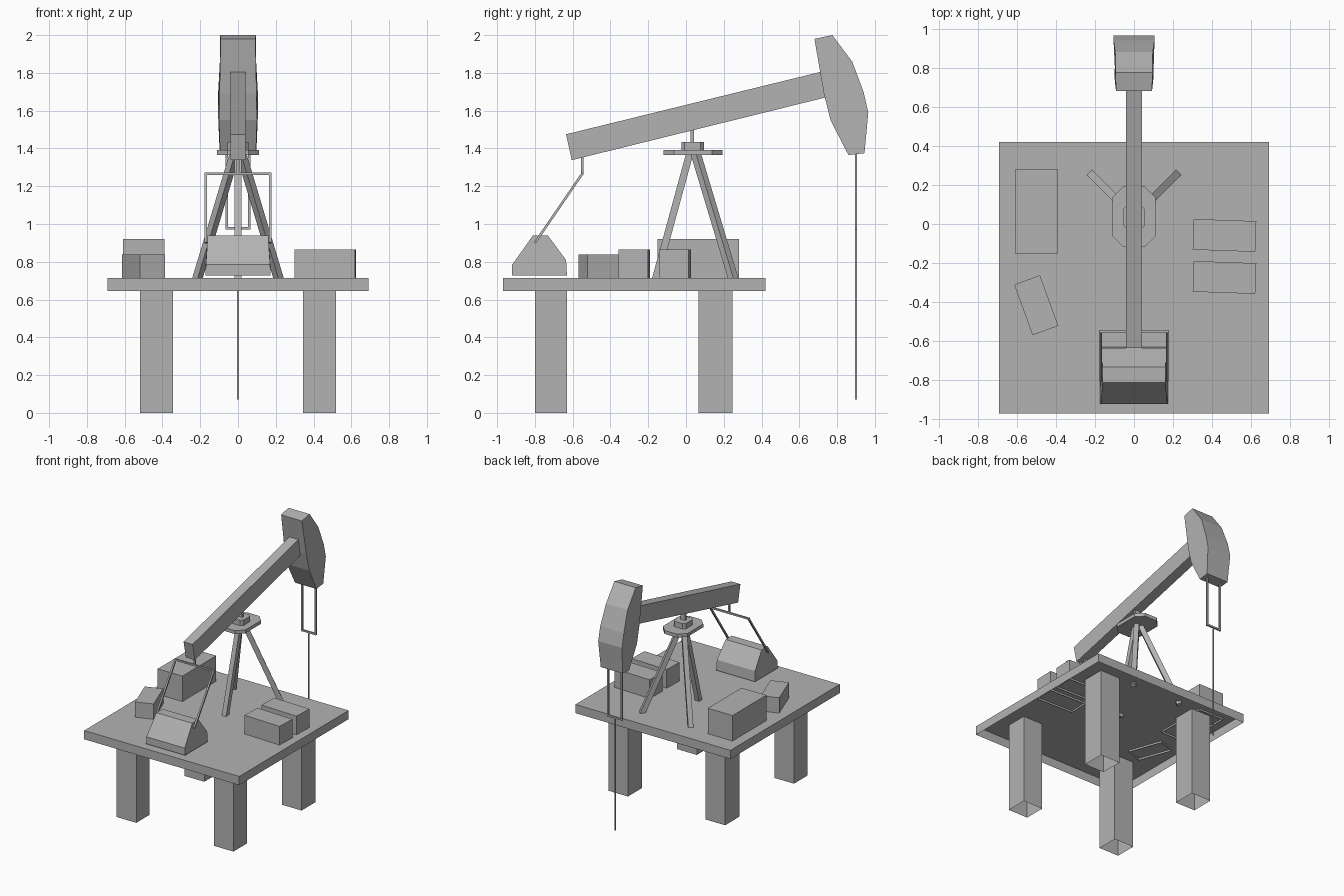
import bpy, bmesh, math
from mathutils import Vector, Matrix

cube = bpy.data.objects.get("Cube")
if cube:
    bpy.data.objects.remove(cube, do_unlink=True)

GREY = (0.45, 0.45, 0.45, 1)
mat = bpy.data.materials.new("plain grey")
mat.use_nodes = True
mat.diffuse_color = GREY
mat.node_tree.nodes["Principled BSDF"].inputs["Base Color"].default_value = GREY


def finish(name, bm, open_bottom=False):
    bmesh.ops.recalc_face_normals(bm, faces=bm.faces)
    if open_bottom:
        down = [f for f in bm.faces if f.normal.z < -0.9]
        bmesh.ops.delete(bm, geom=down, context='FACES')
    mesh = bpy.data.meshes.new(name)
    bm.to_mesh(mesh)
    bm.free()
    mesh.materials.append(mat)
    ob = bpy.data.objects.new(name, mesh)
    bpy.context.scene.collection.objects.link(ob)
    return ob


def box(name, x, y, z, turn=0, open_bottom=False):
    """Box from (low, high) ranges, turned about its own vertical axis."""
    bm = bmesh.new()
    size = [r[1] - r[0] for r in (x, y, z)]
    centre = Vector([sum(r) / 2 for r in (x, y, z)])
    m = (Matrix.Translation(centre) @ Matrix.Rotation(math.radians(turn), 4, 'Z')
         @ Matrix.Diagonal((*size, 1)))
    bmesh.ops.create_cube(bm, size=1, matrix=m)
    return finish(name, bm, open_bottom)


def bar(name, a, b, width, depth=None):
    """Straight square-section bar between two points."""
    a, b = Vector(a), Vector(b)
    d = b - a
    bm = bmesh.new()
    m = (Matrix.Translation((a + b) / 2) @ d.to_track_quat('Z', 'Y').to_matrix().to_4x4()
         @ Matrix.Diagonal((width, depth or width, d.length, 1)))
    bmesh.ops.create_cube(bm, size=1, matrix=m)
    return finish(name, bm)


def side_profile(name, points):
    """Prism across x from (y, z, half width) points."""
    bm = bmesh.new()
    left = [bm.verts.new((w, y, z)) for y, z, w in points]
    right = [bm.verts.new((-w, y, z)) for y, z, w in points]
    bm.faces.new(left)
    bm.faces.new(right[::-1])
    for i in range(len(points)):
        j = (i + 1) % len(points)
        bm.faces.new((left[i], right[i], right[j], left[j]))
    return finish(name, bm)


def chamfered_plate(name, hx, hy, cut, cy, z0, z1):
    """Flat plate with cut corners."""
    bm = bmesh.new()
    pts = [(hx, hy - cut), (hx - cut, hy), (cut - hx, hy), (-hx, hy - cut),
           (-hx, cut - hy), (cut - hx, -hy), (hx - cut, -hy), (hx, cut - hy)]
    face = bm.faces.new([bm.verts.new((x, y + cy, z0)) for x, y in pts])
    ext = bmesh.ops.extrude_face_region(bm, geom=[face], use_keep_orig=True)
    top = [v for v in ext["geom"] if isinstance(v, bmesh.types.BMVert)]
    bmesh.ops.translate(bm, verts=top, vec=(0, 0, z1 - z0))
    return finish(name, bm)


# Platform and its four hollow legs
box("platform", (-0.69, 0.69), (-0.97, 0.42), (0.645, 0.715), open_bottom=True)
for side, x in (("right", (-0.52, -0.345)), ("left", (0.345, 0.52))):
    for end, y in (("front", (-0.8, -0.63)), ("back", (0.065, 0.245))):
        box(f"{end}_{side}_leg", x, y, (0, 0.712), open_bottom=True)

# Equipment boxes on the deck
box("large_crate", (-0.61, -0.39), (-0.15, 0.28), (0.7, 0.92), open_bottom=True)
box("small_crate", (-0.57, -0.43), (-0.553, -0.278), (0.7, 0.838), 20, True)
box("back_left_crate", (0.303, 0.623), (-0.137, 0.02), (0.7, 0.865), -2, True)
box("front_left_crate", (0.303, 0.623), (-0.352, -0.195), (0.7, 0.865), -2, True)

# Tripod with its bearing
for name, foot in (("tripod_front", (0, -0.165)), ("tripod_back_left", (0.22, 0.255)),
                   ("tripod_back_right", (-0.22, 0.255))):
    top = (foot[0] * 0.08, 0.035 + (foot[1] - 0.035) * 0.08, 1.37)
    bar(name, (*foot, 0.695), top, 0.038)
chamfered_plate("bearing_plate", 0.11, 0.155, 0.055, 0.037, 1.365, 1.392)
chamfered_plate("bearing_block", 0.055, 0.06, 0.018, 0.035, 1.39, 1.435)
box("pivot_post", (-0.02, 0.02), (0.025, 0.042), (1.43, 1.54))

# Walking beam and its curved head
side_profile("walking_beam", [(-0.635, 1.475, 0.04), (-0.605, 1.338, 0.04),
                              (0.76, 1.675, 0.04), (0.74, 1.812, 0.04)])
side_profile("beam_head", [
    (0.68, 1.98, 0.092), (0.775, 2.0, 0.095), (0.88, 1.86, 0.096), (0.94, 1.7, 0.105),
    (0.965, 1.59, 0.106), (0.945, 1.375, 0.097), (0.86, 1.365, 0.095),
    (0.765, 1.55, 0.1), (0.73, 1.69, 0.098)])

# Hanger frame and pump rod below the head
for side, x in (("left", 0.06), ("right", -0.06)):
    bar(f"hanger_{side}", (x, 0.9, 0.97), (x, 0.9, 1.4), 0.013)
bar("hanger_crossbar", (-0.066, 0.9, 0.978), (0.066, 0.9, 0.978), 0.013)
bar("pump_rod", (0, 0.9, 0.07), (0, 0.9, 0.98), 0.009)

# Yoke and drive arms at the other end
bar("yoke_post", (0, -0.55, 1.265), (0, -0.55, 1.38), 0.014)
bar("yoke_crossbar", (-0.178, -0.55, 1.265), (0.178, -0.55, 1.265), 0.013)
for side, x in (("left", 0.171), ("right", -0.171)):
    bar(f"drive_arm_{side}", (x, -0.55, 1.265), (x, -0.8, 0.9), 0.013)

# Drive housing
side_profile("drive_housing", [
    (-0.92, 0.727, 0.173), (-0.92, 0.785, 0.17), (-0.81, 0.94, 0.16),
    (-0.732, 0.94, 0.16), (-0.635, 0.81, 0.17), (-0.63, 0.727, 0.173)])
